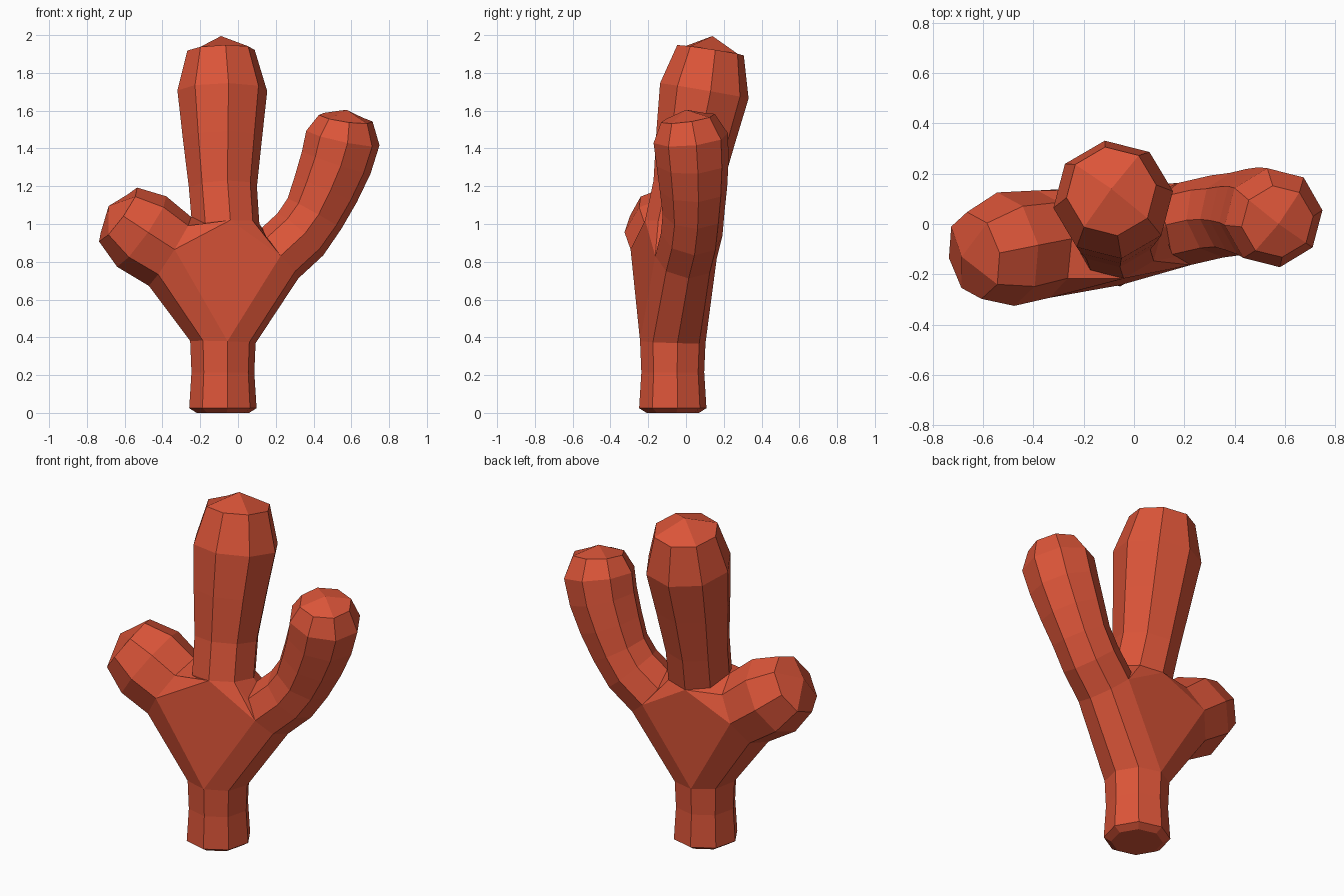
import bpy, bmesh, math
from mathutils import Vector

if "Cube" in bpy.data.objects:
    bpy.data.objects.remove(bpy.data.objects["Cube"])

SIDES, PHASE = 8, math.radians(8)

coral = bpy.data.materials.new("coral_red")
coral.diffuse_color = (0.71, 0.09, 0.04, 1)
coral.use_nodes = True
coral.node_tree.nodes["Principled BSDF"].inputs["Base Color"].default_value = coral.diffuse_color


def ring_points(center, direction, radius):
    turn = Vector((0, 0, 1)).rotation_difference(direction)
    c = Vector(center)
    return [c + turn @ Vector((math.cos(PHASE + i * math.tau / SIDES) * radius,
                               math.sin(PHASE + i * math.tau / SIDES) * radius, 0))
            for i in range(SIDES)]


def path_rings(path):
    pts = [Vector(p[:3]) for p in path]
    out = []
    for i, p in enumerate(path):
        d = pts[min(i + 1, len(pts) - 1)] - pts[max(i - 1, 0)]
        out.append(ring_points(p[:3], d.normalized(), p[3]))
    return out


def finish(bm, name):
    bmesh.ops.recalc_face_normals(bm, faces=bm.faces)
    mesh = bpy.data.meshes.new(name)
    bm.to_mesh(mesh)
    bm.free()
    mesh.materials.append(coral)
    ob = bpy.data.objects.new(name, mesh)
    bpy.context.collection.objects.link(ob)
    return ob


def tube(name, rings, tip=None):
    bm = bmesh.new()
    vs = [[bm.verts.new(p) for p in r] for r in rings]
    for a, b in zip(vs, vs[1:]):
        for i in range(SIDES):
            j = (i + 1) % SIDES
            bm.faces.new((a[i], a[j], b[j], b[i]))
    bm.faces.new(vs[0][::-1])
    if tip:
        pole = bm.verts.new(tip)
        for i in range(0, SIDES, 2):
            bm.faces.new((vs[-1][i - 1], vs[-1][i], vs[-1][i + 1], pole))
    else:
        bm.faces.new(vs[-1])
    return finish(bm, name)


# Paths: x, y, z, radius (ring 1 of each branch also bounds the junction)
trunk = [(-.08, -.07, .005, .14), (-.08, -.07, .03, .18), (-.08, -.07, .22, .168),
         (-.08, -.07, .38, .175), (-.07, -.06, .55, .13)]
middle = [(-.06, -.05, .8, .13), (-.065, -.04, 1.0, .18), (-.08, .005, 1.2, .182),
          (-.083, .05, 1.46, .212), (-.083, .097, 1.71, .24), (-.09, .13, 1.925, .18)]
left = [(-.15, -.07, .74, .15), (-.36, -.08, .86, .215),
        (-.51, -.1, .965, .228), (-.635, -.125, 1.055, .175)]
right = [(.08, -.02, .68, .11), (.2, 0, .83, .165), (.33, .03, .95, .165),
         (.405, .04, 1.06, .165), (.465, .04, 1.19, .18), (.52, .035, 1.33, .193),
         (.555, .025, 1.46, .2), (.57, .01, 1.565, .145)]

R = {"trunk": path_rings(trunk), "middle_branch": path_rings(middle),
     "left_branch": path_rings(left), "right_branch": path_rings(right)}

# Junction: hull wrapped round the first rings of every limb
bm = bmesh.new()
for p in (R["trunk"][3] + R["middle_branch"][1] + R["left_branch"][1] + R["right_branch"][1]):
    bm.verts.new(p)
res = bmesh.ops.convex_hull(bm, input=bm.verts)
bmesh.ops.delete(bm, geom=[v for v in bm.verts if not v.link_faces], context='VERTS')
bmesh.ops.join_triangles(bm, faces=bm.faces, angle_face_threshold=math.radians(25),
                         angle_shape_threshold=math.radians(60))
body = finish(bm, "branching_coral")

# Limbs
tips = {"trunk": None, "middle_branch": (-.09, .14, 2.0),
        "left_branch": (-.685, -.13, 1.1), "right_branch": (.575, 0, 1.61)}
limbs = [tube(n, R[n], tips[n]) for n in R]

# Fuse everything into one skin
for limb in limbs:
    m = body.modifiers.new("fuse_" + limb.name, 'BOOLEAN')
    m.operation, m.solver, m.object = 'UNION', 'EXACT', limb
bpy.context.view_layer.update()
fused = bpy.data.meshes.new_from_object(
    body.evaluated_get(bpy.context.evaluated_depsgraph_get()))
body.modifiers.clear()
body.data = fused
for limb in limbs:
    bpy.data.objects.remove(limb)

# Rest the base on the ground
low = min(v.co.z for v in fused.vertices)
for v in fused.vertices:
    v.co.z -= low
